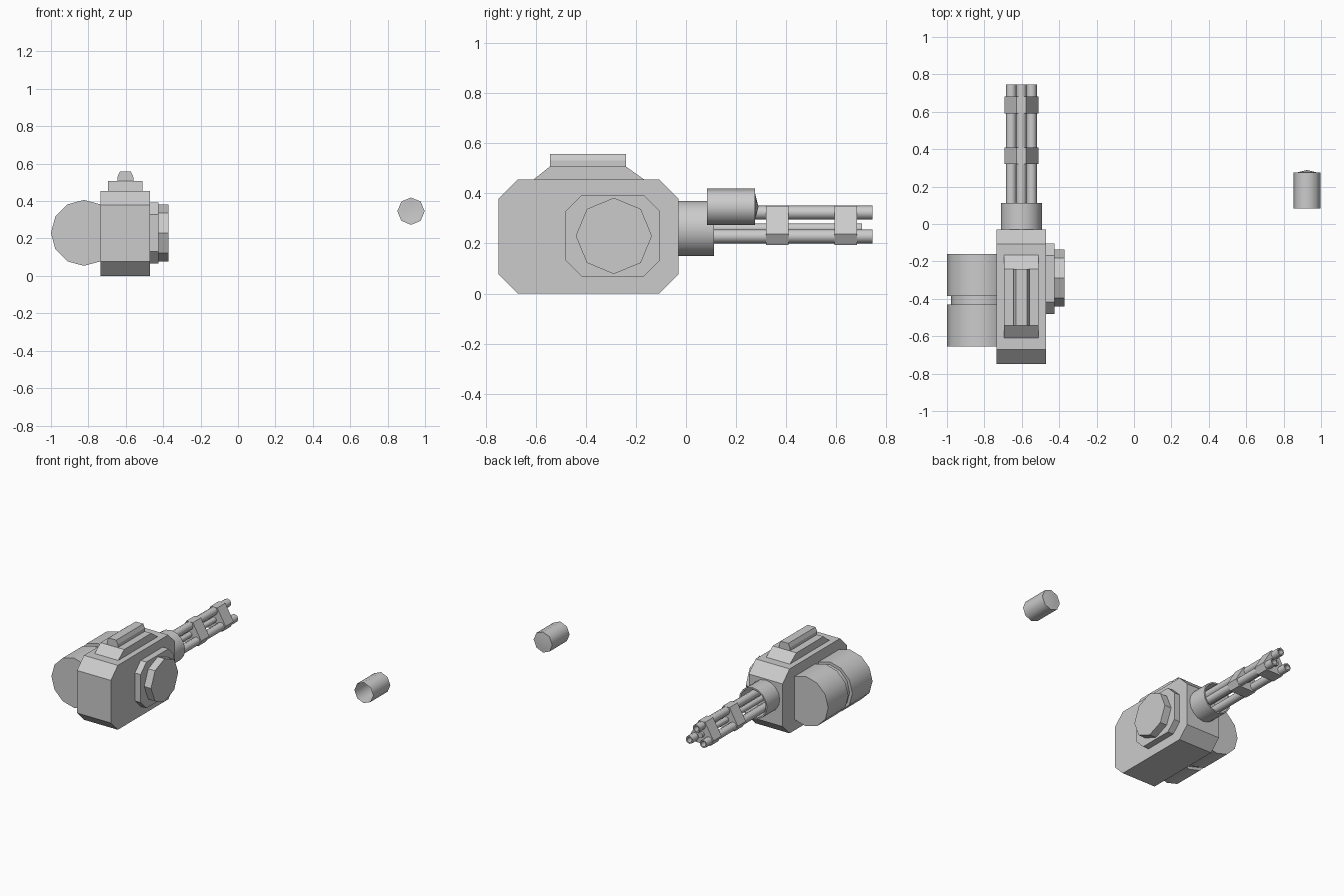
import bpy, bmesh, math

if "Cube" in bpy.data.objects:
    bpy.data.objects.remove(bpy.data.objects["Cube"])

CX = -0.602          # gun centre line
BZ = 0.26            # barrel cluster height


def finish(name, bm, smooth=None, fix=True):
    if fix:
        bmesh.ops.recalc_face_normals(bm, faces=bm.faces)
    me = bpy.data.meshes.new(name)
    bm.to_mesh(me)
    bm.free()
    ob = bpy.data.objects.new(name, me)
    bpy.context.collection.objects.link(ob)
    if smooth:
        bpy.ops.object.select_all(action='DESELECT')
        bpy.context.view_layer.objects.active = ob
        ob.select_set(True)
        bpy.ops.object.shade_smooth_by_angle(angle=math.radians(smooth))
    return ob


def prism(name, pts, a, b, axis):
    """Extrude a 2D outline from a to b; axis 'x' takes (y, z), axis 'y' takes (x, z)."""
    bm = bmesh.new()
    place = (lambda p, t: (t, p[0], p[1])) if axis == 'x' else (lambda p, t: (p[0], t, p[1]))
    ends = [[bm.verts.new(place(p, t)) for p in pts] for t in (a, b)]
    for e in ends:
        bm.faces.new(e)
    n = len(pts)
    for i in range(n):
        j = (i + 1) % n
        bm.faces.new((ends[0][i], ends[0][j], ends[1][j], ends[1][i]))
    return finish(name, bm)


def lathe(name, profile, x, z, sides, smooth=50):
    """Spin (radius, y) points around a line parallel to y; radius 0 closes to a point."""
    bm = bmesh.new()
    rings = []
    for r, y in profile:
        count = sides if r else 1
        rings.append([bm.verts.new((x + r * math.cos(2 * math.pi * i / sides), y,
                                    z + r * math.sin(2 * math.pi * i / sides)))
                      for i in range(count)])
    for p, q in zip(rings, rings[1:]):
        for i in range(sides):
            j = (i + 1) % sides
            if len(p) == 1:
                bm.faces.new((p[0], q[i], q[j]))
            elif len(q) == 1:
                bm.faces.new((p[i], p[j], q[0]))
            else:
                bm.faces.new((p[i], p[j], q[j], q[i]))
    return finish(name, bm, smooth)


def chamfered(y0, y1, z0, z1, c):
    return [(y0 + c, z0), (y1 - c, z0), (y1, z0 + c), (y1, z1 - c),
            (y1 - c, z1), (y0 + c, z1), (y0, z1 - c), (y0, z0 + c)]


# receiver body
prism('body', chamfered(-0.748, -0.03, 0.0, 0.455, 0.077), -0.735, -0.47, 'x')

# top plate and sight rail
prism('top_plate', [(-0.615, 0.45), (-0.16, 0.45), (-0.24, 0.507), (-0.543, 0.507)],
      -0.695, -0.51, 'x')
prism('top_rail', [(CX - 0.042, 0.5), (CX + 0.042, 0.5), (CX + 0.042, 0.53), (CX + 0.03, 0.557),
                   (CX - 0.03, 0.557), (CX - 0.042, 0.53)], -0.543, -0.24, 'y')

# side cover and octagonal hub
prism('side_plate', chamfered(-0.48, -0.105, 0.067, 0.393, 0.064), -0.475, -0.425, 'x')
prism('side_hub', [(-0.288 + 0.152 * math.cos(i * math.pi / 4),
                    0.23 + 0.152 * math.sin(i * math.pi / 4)) for i in range(8)],
      -0.43, -0.372, 'x')

# ammunition drum with a middle groove
lathe('ammo_drum', [(0, -0.655), (0.176, -0.655), (0.176, -0.43), (0.155, -0.43),
                    (0.155, -0.385), (0.176, -0.385), (0.176, -0.16), (0, -0.16)],
      -0.824, 0.23, 12)

# hollow barrel collar
lathe('barrel_collar', [(0, -0.04), (0.11, -0.04), (0.11, 0.112), (0.1, 0.112),
                        (0.1, -0.02), (0, -0.02)], CX, BZ, 16)

# three bored barrels around a central rod
for k in range(3):
    a = math.pi / 2 + k * 2 * math.pi / 3
    lathe('barrel', [(0, -0.03), (0.028, -0.03), (0.028, 0.745), (0.019, 0.745),
                     (0.019, 0.68), (0, 0.68)],
          CX + 0.063 * math.cos(a), BZ + 0.063 * math.sin(a), 8)
lathe('centre_rod', [(0, -0.03), (0.02, -0.03), (0.02, 0.702), (0, 0.702)], CX, BZ, 8)

# barrel clamps: triangles with cut corners
outline = []
for k in range(3):
    t = k * 2 * math.pi / 3
    for px in (0.025, -0.025):
        outline.append((CX + px * math.cos(t) - 0.09 * math.sin(t),
                        BZ + px * math.sin(t) + 0.09 * math.cos(t)))
for y in (0.32, 0.592):
    prism('barrel_clamp', outline, y, y + 0.09, 'y')

# loose spent casing, open at the front with a domed base
lathe('spent_casing', [(0.073, 0.083), (0.073, 0.276), (0.052, 0.276), (0, 0.289)],
      0.925, 0.346, 8)
